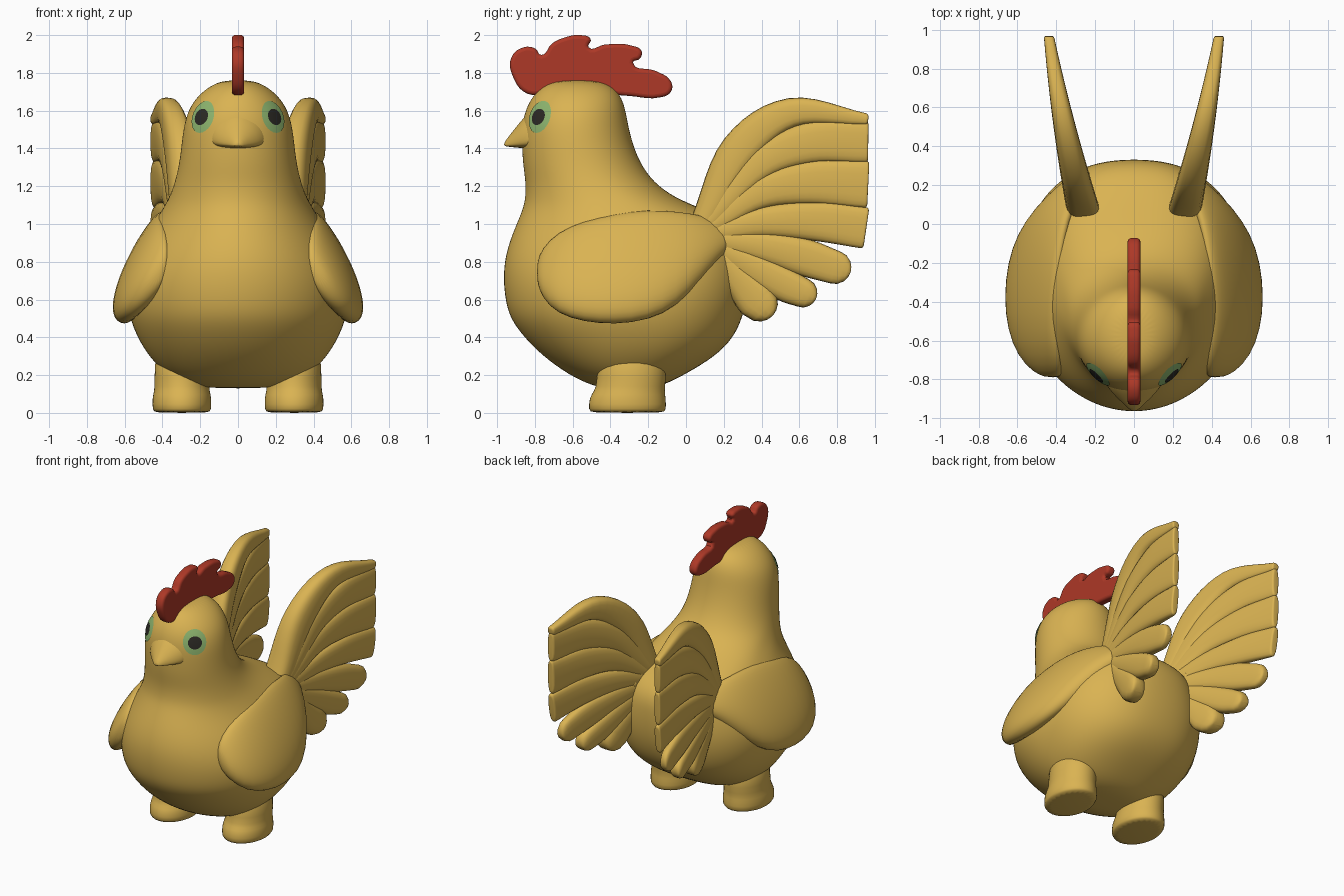
import bpy, bmesh, math
from mathutils import Vector
from mathutils.bvhtree import BVHTree

if "Cube" in bpy.data.objects:
    bpy.data.objects.remove(bpy.data.objects["Cube"])


def material(name, rgb):
    m = bpy.data.materials.new(name)
    m.diffuse_color = (*rgb, 1)
    m.use_nodes = True
    m.node_tree.nodes["Principled BSDF"].inputs["Base Color"].default_value = m.diffuse_color
    return m


GOLD = material("gold", (0.70, 0.45, 0.085))
RED = material("comb red", (0.42, 0.04, 0.02))
GREEN = material("eye green", (0.27, 0.47, 0.16))
DARK = material("pupil dark", (0.025, 0.023, 0.018))


def sgnpow(v, e):
    return math.copysign(abs(v) ** e, v)


def finish(name, bm, mat, subdiv=0, mirror=False, angle=180):
    bmesh.ops.recalc_face_normals(bm, faces=bm.faces)
    me = bpy.data.meshes.new(name)
    bm.to_mesh(me)
    bm.free()
    me.materials.append(mat)
    ob = bpy.data.objects.new(name, me)
    bpy.context.collection.objects.link(ob)
    bpy.ops.object.select_all(action='DESELECT')
    ob.select_set(True)
    bpy.context.view_layer.objects.active = ob
    bpy.ops.object.shade_smooth_by_angle(angle=math.radians(angle))
    if subdiv:
        s = ob.modifiers.new("smooth", 'SUBSURF')
        s.levels = s.render_levels = subdiv
    if mirror:
        ob.modifiers.new("mirror", 'MIRROR').use_mirror_merge = False
    return ob


def loft(name, rings, mat, **kw):
    """Skin a list of closed rings and cap both ends."""
    bm = bmesh.new()
    vs = [[bm.verts.new(p) for p in r] for r in rings]
    n = len(rings[0])
    for a, b in zip(vs, vs[1:]):
        for i in range(n):
            j = (i + 1) % n
            bm.faces.new((a[i], a[j], b[j], b[i]))
    bm.faces.new(vs[0])
    bm.faces.new(vs[-1])
    return finish(name, bm, mat, **kw)


def angles(n):
    return [2 * math.pi * i / n for i in range(n)]


# Body, neck and head: z, front y, back y, half width
profile = [
    (0.13, -0.42, -0.22, 0.12), (0.145, -0.50, -0.12, 0.26), (0.20, -0.62, -0.01, 0.38),
    (0.30, -0.76, 0.16, 0.475), (0.40, -0.86, 0.255, 0.535), (0.50, -0.935, 0.30, 0.575),
    (0.60, -0.96, 0.325, 0.59), (0.70, -0.97, 0.335, 0.585), (0.80, -0.965, 0.335, 0.555),
    (0.90, -0.94, 0.325, 0.51), (1.00, -0.90, 0.26, 0.45), (1.08, -0.865, 0.09, 0.40),
    (1.14, -0.852, -0.06, 0.365), (1.22, -0.85, -0.17, 0.335), (1.32, -0.865, -0.24, 0.312),
    (1.42, -0.87, -0.28, 0.30), (1.52, -0.87, -0.305, 0.288), (1.61, -0.85, -0.32, 0.262),
    (1.68, -0.81, -0.345, 0.212), (1.73, -0.76, -0.39, 0.15), (1.762, -0.68, -0.47, 0.075)]
rings = []
for z, f, b, w in profile:
    ring = []
    for t in angles(32):
        e = 2 / 2.4 if math.sin(t) > 0 and z < 1.2 else 1
        ring.append((w * sgnpow(math.cos(t), e),
                     (f + b) / 2 + (b - f) / 2 * sgnpow(math.sin(t), e), z))
    rings.append(ring)
body = loft("body", rings, GOLD, subdiv=2)

# Beak: y, half width, bottom z, top z
rings = []
for y, w, zb, zt in [(-0.72, 0.19, 1.40, 1.66), (-0.82, 0.155, 1.40, 1.61), (-0.88, 0.105, 1.402, 1.54),
                     (-0.93, 0.05, 1.408, 1.475), (-0.965, 0.015, 1.412, 1.43)]:
    ring = []
    for t in angles(20):
        s = math.sin(t)
        z = zb + (zt - zb) * (0.25 + (0.75 * s if s > 0 else 0.25 * sgnpow(s, 0.6)))
        ring.append((w * sgnpow(math.cos(t), 0.9 if s < 0 else 1.2), y, z))
    rings.append(ring)
loft("beak", rings, GOLD, subdiv=1)

# Legs with wide feet: z, centre y, x radius, y radius
rings = []
for z, cy, rx, ry in [(0, -0.31, 0.145, 0.195), (0.012, -0.31, 0.157, 0.207), (0.08, -0.31, 0.158, 0.205),
                      (0.115, -0.30, 0.148, 0.188), (0.16, -0.288, 0.145, 0.182), (0.36, -0.285, 0.15, 0.19)]:
    rings.append([(0.297 + rx * math.cos(t), cy + ry * math.sin(t), z) for t in angles(24)])
loft("legs", rings, GOLD, subdiv=1, mirror=True)

# Folded wings: y, bottom z, top z, x shift, half thickness
rings = []
for y, zb, zt, dx, h in [(-0.79, 0.70, 0.79, -0.10, 0.03), (-0.765, 0.61, 0.87, -0.085, 0.065),
                         (-0.68, 0.52, 0.96, -0.045, 0.09), (-0.54, 0.478, 1.02, -0.01, 0.10),
                         (-0.38, 0.463, 1.06, 0.0, 0.105), (-0.2, 0.485, 1.08, -0.005, 0.10),
                         (-0.05, 0.56, 1.07, -0.03, 0.095), (0.08, 0.69, 1.05, -0.07, 0.085),
                         (0.2, 0.84, 1.01, -0.14, 0.07), (0.28, 0.91, 0.97, -0.20, 0.03)]:
    ring = []
    for t in angles(20):
        s, q = math.cos(t), math.sin(t)
        z = (zb + zt) / 2 + (zt - zb) / 2 * s
        x = 0.605 - 0.36 * max(0, z - 0.5) + dx + h * q * (1 - 0.2 * s)
        ring.append((x, y, z))
    rings.append(ring)
loft("wings", rings, GOLD, subdiv=1, mirror=True)


# Tail fans: each feather follows (y, z, half width) points
def spline(pts, steps=6):
    p = [Vector(q) for q in pts]
    p = [2 * p[0] - p[1]] + p + [2 * p[-1] - p[-2]]
    out = []
    for a, b, c, d in zip(p, p[1:], p[2:], p[3:]):
        for i in range(steps):
            t = i / steps
            out.append(0.5 * (2 * b + (c - a) * t + (2 * a - 5 * b + 4 * c - d) * t * t
                              + (3 * b - a - 3 * c + d) * t ** 3))
    return out + [p[-2]]


def feather(name, pts, cap):
    path = spline(pts)
    end, d = path[-1], path[-1] - path[-2]
    d = Vector((d.x, d.y, 0)).normalized()
    length = end.z if cap is None else cap
    for a in (25, 50, 70, 85):
        q = end + d * length * math.sin(math.radians(a))
        q.z = end.z * math.cos(math.radians(a)) if cap is None else end.z - 0.02 * (1 - math.cos(math.radians(a)))
        path.append(q)
    rings = []
    for i, p in enumerate(path):
        tan = path[min(i + 1, len(path) - 1)] - path[max(i - 1, 0)]
        tan = Vector((tan.x, tan.y)).normalized()
        thick = max(0.022, 0.085 - 0.068 * max(0, p.x - 0.1))
        if i > len(path) - 5:
            thick *= (1, 0.9, 0.8, 0.6)[i - len(path) + 4]
        ring = []
        for t in angles(20):
            s = p.z * 1.04 * sgnpow(math.cos(t), 0.7)
            y, z = p.x - tan.y * s, p.y + tan.x * s
            y = min(y, 0.968)
            xc = 0.255 + 0.25 * (y - 0.05) - 0.055 * max(0, y - 0.05) ** 2
            ring.append((xc + thick * sgnpow(math.sin(t), 0.7), y, z))
        rings.append(ring)
    loft(name, rings, GOLD, mirror=True, angle=50)


feathers = [
    ([(0.09, 1.02, 0.06), (0.28, 1.39, 0.095), (0.56, 1.59, 0.075), (0.95, 1.555, 0.03)], 0.015),
    ([(0.12, 1.02, 0.06), (0.38, 1.31, 0.085), (0.65, 1.43, 0.105), (0.95, 1.435, 0.105)], 0.015),
    ([(0.13, 0.99, 0.06), (0.38, 1.16, 0.085), (0.65, 1.22, 0.11), (0.95, 1.21, 0.12)], 0.015),
    ([(0.13, 0.95, 0.06), (0.40, 1.01, 0.08), (0.68, 1.015, 0.10), (0.94, 0.98, 0.105)], 0.015),
    ([(0.13, 0.92, 0.06), (0.40, 0.88, 0.08), (0.62, 0.825, 0.095), (0.79, 0.77, 0.085)], None),
    ([(0.15, 0.88, 0.06), (0.35, 0.77, 0.08), (0.52, 0.68, 0.085), (0.62, 0.635, 0.075)], None),
    ([(0.18, 0.82, 0.06), (0.28, 0.70, 0.08), (0.36, 0.61, 0.10), (0.39, 0.58, 0.095)], None)]
for i, (pts, cap) in enumerate(feathers):
    feather("tail_feather_%d" % (i + 1), pts, cap)

# Comb: rounded outline in the side plane
outline = [(-0.84, 1.69), (-0.92, 1.79), (-0.925, 1.88), (-0.87, 1.932), (-0.80, 1.93), (-0.765, 1.895),
           (-0.71, 1.955), (-0.64, 1.988), (-0.56, 2.0), (-0.505, 1.98), (-0.515, 1.935), (-0.43, 1.95),
           (-0.29, 1.945), (-0.235, 1.915), (-0.245, 1.875), (-0.28, 1.855), (-0.16, 1.81), (-0.08, 1.755),
           (-0.08, 1.70), (-0.14, 1.67), (-0.30, 1.678), (-0.45, 1.69), (-0.70, 1.70)]
cu = bpy.data.curves.new("comb", 'CURVE')
cu.dimensions, cu.fill_mode, cu.resolution_u = '2D', 'BOTH', 5
sp = cu.splines.new('BEZIER')
sp.bezier_points.add(len(outline) - 1)
sp.use_cyclic_u = True
for bp, (y, z) in zip(sp.bezier_points, outline):
    bp.co = (y, z, 0)
    bp.handle_left_type = bp.handle_right_type = 'AUTO'
cu.extrude, cu.bevel_depth, cu.bevel_resolution, cu.offset = 0.013, 0.02, 3, -0.02
cu.materials.append(RED)
comb = bpy.data.objects.new("comb", cu)
bpy.context.collection.objects.link(comb)
comb.rotation_euler = (math.pi / 2, 0, math.pi / 2)
bpy.ops.object.select_all(action='DESELECT')
comb.select_set(True)
bpy.context.view_layer.objects.active = comb
bpy.ops.object.convert(target='MESH')
bpy.ops.object.shade_smooth_by_angle(angle=math.radians(40))

# Eyes: thin discs laid onto the head surface
bpy.context.view_layer.update()
tree = BVHTree.FromObject(body, bpy.context.evaluated_depsgraph_get())
normal = Vector((0.72, -0.69, 0)).normalized()
side = Vector((0.69, 0.72, 0)).normalized()


def eye_disc(name, rh, rv, lift, mat):
    bm = bmesh.new()

    def put(a, r):
        p = Vector((0.197, -0.785, 1.567)) + side * rh * r * math.cos(a) + Vector((0, 0, rv * r * math.sin(a)))
        hit = tree.ray_cast(p + normal * 0.3, -normal)[0] or p
        return bm.verts.new(hit + normal * lift)

    rows = [[put(a, r) for a in angles(24)] for r in (0.25, 0.5, 0.75, 1)]
    for a, b in zip(rows, rows[1:]):
        for i in range(24):
            j = (i + 1) % 24
            bm.faces.new((a[i], b[i], b[j], a[j]))
    bm.faces.new(rows[0])
    ob = finish(name, bm, mat, mirror=True)
    return ob


eye_disc("eye_rings", 0.08, 0.085, 0.005, GREEN)
eye_disc("pupils", 0.048, 0.043, 0.009, DARK)
